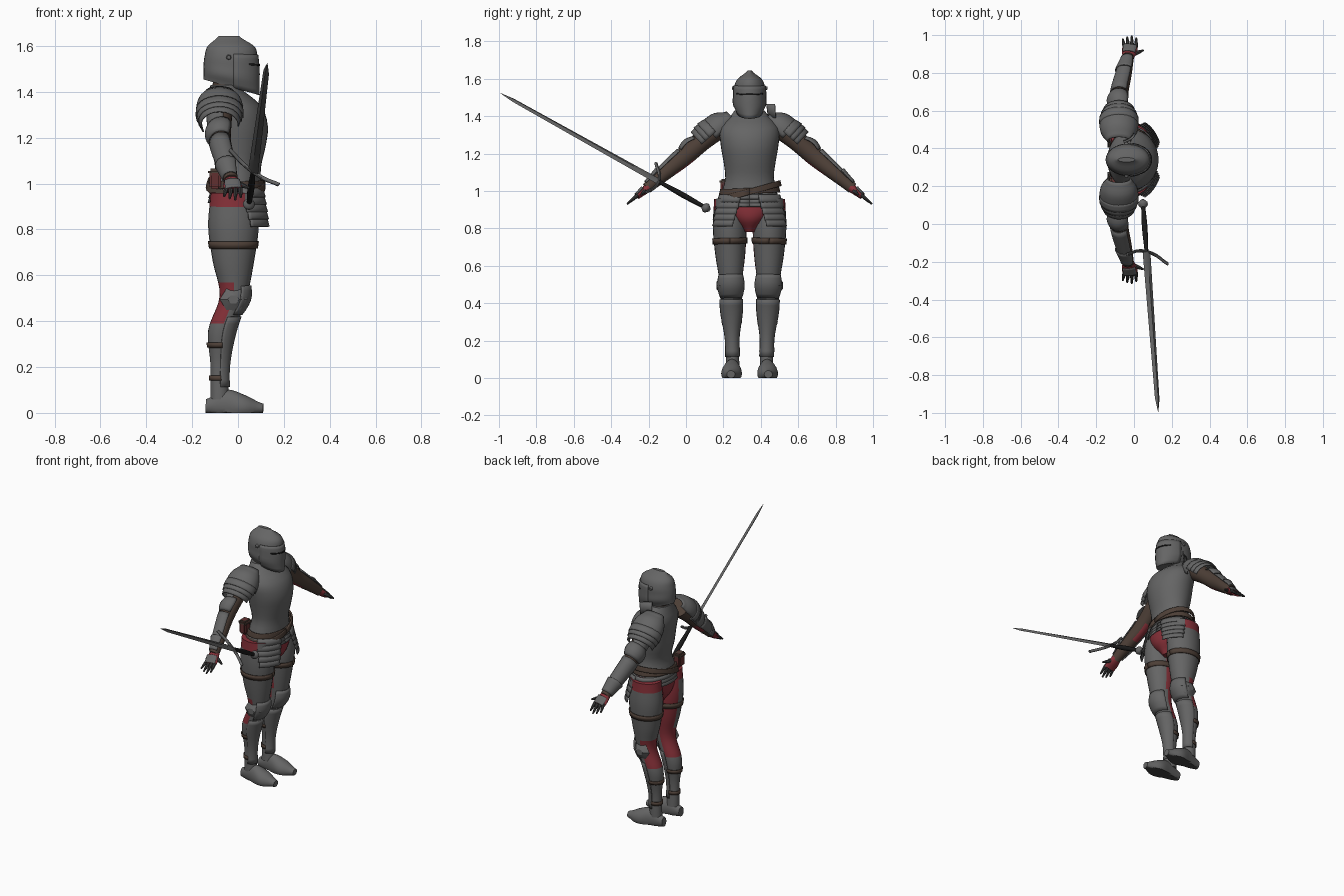
import bpy, bmesh, math
from mathutils import Vector

cube = bpy.data.objects.get("Cube")
if cube:
    bpy.data.objects.remove(cube, do_unlink=True)


def material(name, red, green, blue):
    mat = bpy.data.materials.new(name)
    mat.use_nodes = True
    mat.diffuse_color = (red, green, blue, 1)
    mat.node_tree.nodes["Principled BSDF"].inputs["Base Color"].default_value = (red, green, blue, 1)
    return mat


STEEL = material("steel", .13, .13, .13)
LEATHER = material("brown leather", .075, .05, .038)
CLOTH = material("red cloth", .24, .03, .04)
MAROON = material("maroon leather", .12, .03, .03)
DARK = material("dark steel", .05, .05, .05)
BLACK = material("black", .01, .01, .01)

FORWARD, UP = Vector((1, 0, 0)), Vector((0, 0, 1))
MIDDLE = Vector((0, .34, 0))          # the body's middle plane
AROUND, FRONT, BACK = (0, 360), (-85, 85), (80, 280)
OUTSIDE = (-220, -45)                 # top and back of an arm
made = []


class Shape:
    """A smooth tapering form from start to end. Each evenly spaced row gives
    the offset along ref, the radius along ref and the radius across it."""

    def __init__(self, start, end, rows, ref=FORWARD, lean=0):
        self.start, self.end = Vector(start), Vector(end)
        self.rows = [Vector(row) for row in rows]
        self.axis = (self.end - self.start).normalized()
        self.u = (ref - self.axis * ref.dot(self.axis)).normalized()
        self.v = self.axis.cross(self.u)
        self.lean = lean

    def row(self, f):
        last = len(self.rows) - 1
        i = min(int(f * last), last - 1)
        t = f * last - i
        a, b, c, d = (self.rows[max(0, min(last, i + k))] for k in (-1, 0, 1, 2))
        return b + (c - a) * t / 2 + (a - b * 2.5 + c * 2 - d / 2) * t**2 + ((b - c) * 3 + d - a) * t**3 / 2

    def point(self, f, angle, gap, tilt):
        offset, a, b = self.row(f)
        out = self.u * (a + gap) * math.cos(angle) + self.v * (b + gap) * math.sin(angle)
        p = self.start.lerp(self.end, f) + self.u * offset + out
        p.z += tilt * out.y + self.lean * (1 - f)**2 * out.x
        return p


def finish(name, bm, mats):
    mesh = bpy.data.meshes.new(name)
    bm.to_mesh(mesh)
    bm.free()
    ob = bpy.data.objects.new(name, mesh)
    bpy.context.collection.objects.link(ob)
    for mat in mats:
        mesh.materials.append(mat)
    made.append(ob)
    return ob


def skin(name, shape, mats, span=(0, 1), arc=None, gap=0, flare=0, bulge=0, tilt=0,
         n=24, steps=6, thick=.006, rule=None, side=1):
    """Closed solid over a span of a shape or, given an arc, a plate lying over it."""
    bm = bmesh.new()
    lo, hi = arc or AROUND
    rings = []
    for i in range(steps + 1):
        t = i / steps
        f = span[0] + (span[1] - span[0]) * t
        lift = gap + flare * t + bulge * math.sin(math.pi * t)
        ring = []
        for k in range(n + 1 if arc else n):
            p = shape.point(f, math.radians(lo + (hi - lo) * k / n), lift, tilt)
            ring.append(bm.verts.new(Vector((p.x, p.y * side, max(p.z, 0))) + MIDDLE))
        rings.append(ring)
    for a, b in zip(rings, rings[1:]):
        for k in range(n):
            j = (k + 1) % len(a)
            bm.faces.new((a[k], a[j], b[j], b[k]))
    if not arc:
        bm.faces.new(rings[0])
        bm.faces.new(rings[-1])
    bmesh.ops.recalc_face_normals(bm, faces=bm.faces)
    if rule:
        for face in bm.faces:
            centre = face.calc_center_median() - MIDDLE
            centre.y *= side
            normal = Vector((face.normal.x, face.normal.y * side, face.normal.z))
            face.material_index = int(rule(centre, normal))
    ob = finish(name, bm, mats)
    if arc:
        mod = ob.modifiers.new("thickness", "SOLIDIFY")
        mod.thickness, mod.offset = thick, 0


def pair(name, *args, **options):
    for side, word in ((1, "left_"), (-1, "right_")):
        skin(word + name, *args, side=side, **options)


def box(name, centre, size, mat):
    bm = bmesh.new()
    bmesh.ops.create_cube(bm, size=1)
    bmesh.ops.scale(bm, vec=size, verts=bm.verts)
    bmesh.ops.translate(bm, vec=Vector(centre) + MIDDLE, verts=bm.verts)
    bmesh.ops.bevel(bm, geom=bm.edges[:], offset=.01, segments=2, affect='EDGES')
    finish(name, bm, [mat])


# Torso: breastplate, neck and hips
torso = Shape((0, 0, .98), (0, 0, 1.43), [(-.01, .11, .15), (0, .1, .13), (0, .12, .14),
              (0, .13, .155), (-.02, .12, .155), (-.06, .06, .08)])
hips = Shape((0, 0, .78), (0, 0, .98), [(-.01, .06, .03), (-.01, .105, .1), (-.01, .11, .16), (-.01, .1, .15)])
neck = Shape((-.06, 0, 1.38), (-.04, 0, 1.48), [(0, .06, .07), (0, .06, .06)])
skin("cuirass", torso, [STEEL], n=32, steps=15)
skin("hips", hips, [CLOTH, STEEL], n=32, steps=12, rule=lambda c, normal: c.x > .03 and abs(c.y) > .09)
skin("neck", neck, [LEATHER])

# Waist: lames, belts, hip guards and pouch
skirt = Shape((0, 0, .8), (0, 0, 1), [(0, .145, .21), (0, .11, .16)])
for i in range(3):
    top = 1 - i / 10
    skin("waist_lame", hips, [STEEL], (top, top - .12), AROUND, gap=.005, flare=.005, steps=2)
skin("level_belt", torso, [LEATHER], (.01, .08), AROUND, gap=.01, tilt=.05, thick=.01)
skin("slanted_belt", torso, [LEATHER], (0, .07), AROUND, gap=.016, tilt=.28, thick=.01)
for i in range(5):
    top = .9 - i * .16
    pair("hip_guard_lame", skirt, [STEEL], (top, top - .2), (17 + i * 2, 80 - i * 3), flare=.005, n=8, steps=2)
box("pouch", (-.1, -.125, 1.02), (.05, .06, .09), MAROON)
box("pouch_flap", (-.1, -.125, 1.05), (.06, .07, .03), LEATHER)

# Helmet with visor, eye slit and pivots
helm = Shape((0, 0, 1.42), (0, 0, 1.643), [(-.03, .12, .065), (-.03, .12, .085), (-.03, .12, .085),
             (-.03, .115, .083), (-.03, .102, .065), (-.04, .045, .012)], lean=-.28)
pivot = Shape((-.04, .08, 1.55), (-.04, .095, 1.55), [(0, .012, .012), (0, .008, .008)])
skin("helmet", helm, [STEEL], n=32, steps=20)
skin("visor", helm, [STEEL], (0, .65), FRONT, gap=.002, n=16, steps=8, thick=.005)
skin("eye_slit", helm, [BLACK], (.46, .49), (-50, 50), gap=.004, n=12, steps=1)
pair("visor_pivot", pivot, [STEEL], n=12, steps=1)


# Legs: steel, with cloth behind the knee, inside the thigh and at the hip
def leg_colour(centre, normal):
    if centre.z > .9:
        return normal.x < .45 and centre.x < .03
    if centre.z > .57:
        return normal.y < -.25 and normal.x < .2
    return centre.z > .38 and normal.x < -.1


leg = Shape((0, .09, .06), (0, .11, .96), [(-.08, .04, .036), (-.08, .04, .034), (-.07, .06, .056),
            (-.02, .06, .06), (-.02, .09, .08), (-.02, .11, .09), (-.02, .1, .08)])
wing = Shape((-.02, .155, .495), (-.02, .178, .495), [(0, .06, .055), (0, .025, .02)])
foot = Shape((-.14, .09, .03), (.11, .1, .02), [(0, .03, .025), (.01, .065, .04), (0, .055, .055), (0, .02, .022)], ref=UP)
pair("leg", leg, [STEEL, CLOTH], steps=30, rule=leg_colour)
pair("greave", leg, [STEEL], (.06, .4), FRONT, gap=.003, n=14, steps=10)
pair("knee_plate", leg, [STEEL], (.41, .55), (-65, 65), gap=.004, bulge=.015, n=14)
pair("knee_wing", wing, [STEEL], n=6, steps=1)
pair("thigh_strap", leg, [LEATHER], (.73, .765), AROUND, gap=.004, steps=1)
pair("calf_strap", leg, [LEATHER], (.25, .275), BACK, gap=.004, steps=1)
pair("ankle_strap", leg, [LEATHER], (.09, .115), BACK, gap=.004, steps=1)
pair("foot", foot, [STEEL, DARK], steps=14, rule=lambda c, normal: normal.z < -.8 and c.z < .02)

# Arms: leather sleeves under steel plates, a little cloth inside the elbow
arm = Shape((-.08, .15, 1.35), (-.03, .55, 1.015), [(0, .06, .06), (-.01, .05, .05), (-.02, .045, .05),
            (-.01, .04, .04), (0, .03, .03)])
pair("arm", arm, [LEATHER, CLOTH], steps=16,
     rule=lambda c, normal: normal.z < -.6 and .3 < c.y < .4)
pair("upper_arm_plate", arm, [STEEL], (.18, .34), (-220, -75), gap=.005, n=12)
pair("elbow_plate", arm, [STEEL], (.3, .48), OUTSIDE, gap=.004, bulge=.014, n=12)
pair("forearm_plate", arm, [STEEL], (.5, .9), OUTSIDE, gap=.005, n=14)
pair("gauntlet_cuff", arm, [STEEL], (.97, .8), OUTSIDE, gap=.004, flare=.008, n=16)

# Shoulders: broad dome, overlapping lames, upright guard on one side
shoulder = Shape((-.08, .1, 1.4), (-.08, .27, 1.245), [(0, .06, .03), (0, .09, .07), (0, .1, .08),
                 (0, .09, .08), (0, .07, .07)])
guard = Shape((-.07, .18, 1.39), (-.07, .18, 1.465), [(0, .08, .08), (0, .09, .09)])
pair("shoulder_dome", shoulder, [STEEL], (0, .6), (-205, 25), n=18, steps=8)
for i in range(3):
    top = .5 + i * .12
    pair("shoulder_lame", shoulder, [STEEL], (top, top + .2), (-210, 5), flare=.008, n=16, steps=3)
skin("left_neck_guard", guard, [STEEL], arc=(-80, -30), n=8, steps=2)

# Hands
palm = Shape((-.03, .54, 1.02), (-.02, .6, .97), [(0, .03, .025), (0, .04, .02), (0, .04, .015)])
thumb = Shape((0, .56, 1), (.05, .58, .98), [(0, .012, .012), (0, .01, .01), (0, .005, .005)], ref=UP)
pair("palm", palm, [CLOTH], n=14)
pair("hand_plate", palm, [STEEL], (.35, 1), (-140, -40), gap=.004, n=10)
pair("thumb", thumb, [DARK], n=8)
for i, reach in enumerate((.035, .045, .05, .04)):
    x = -.05 + i * .02
    finger = Shape((x, .595, .98), (x * 1.2, .605 + reach, .98 - reach),
                   [(0, r, r) for r in (.01, .009, .005)])
    pair("finger", finger, [DARK], n=8)

# Sword
end, tip = Vector((.047, -.225, .905)), Vector((.128, -1.335, 1.525))
out = (tip - end).normalized()
across = Vector((.21, -.05, -.15)).normalized()
hilt = end.lerp(tip, .235)
blade = Shape(hilt, tip, [(0, .026 - k / 1000, .008) for k in range(12)] + [(0, .001, .001)], ref=across)
grip = Shape(end, hilt, [(0, r, r) for r in (.01, .015, .01)], ref=across)
knob = Shape(end - out * .015, end + out * .035, [(0, r, r) for r in (.008, .024, .024, .008)], ref=across)
bar = Shape(hilt - across * .134, hilt + across * .134, [(.045 * k * k, .009, .009)
            for k in (-1, -.5, 0, .5, 1)], ref=out)
skin("sword_blade", blade, [STEEL], n=4, steps=12)
skin("sword_grip", grip, [BLACK], n=12)
skin("sword_pommel", knob, [STEEL], n=14)
skin("sword_guard", bar, [STEEL], n=10, steps=12)

# Smooth shading with crisp edges
bpy.ops.object.select_all(action='DESELECT')
for ob in made:
    ob.select_set(True)
bpy.context.view_layer.objects.active = made[0]
bpy.ops.object.shade_smooth_by_angle(angle=math.radians(35))
